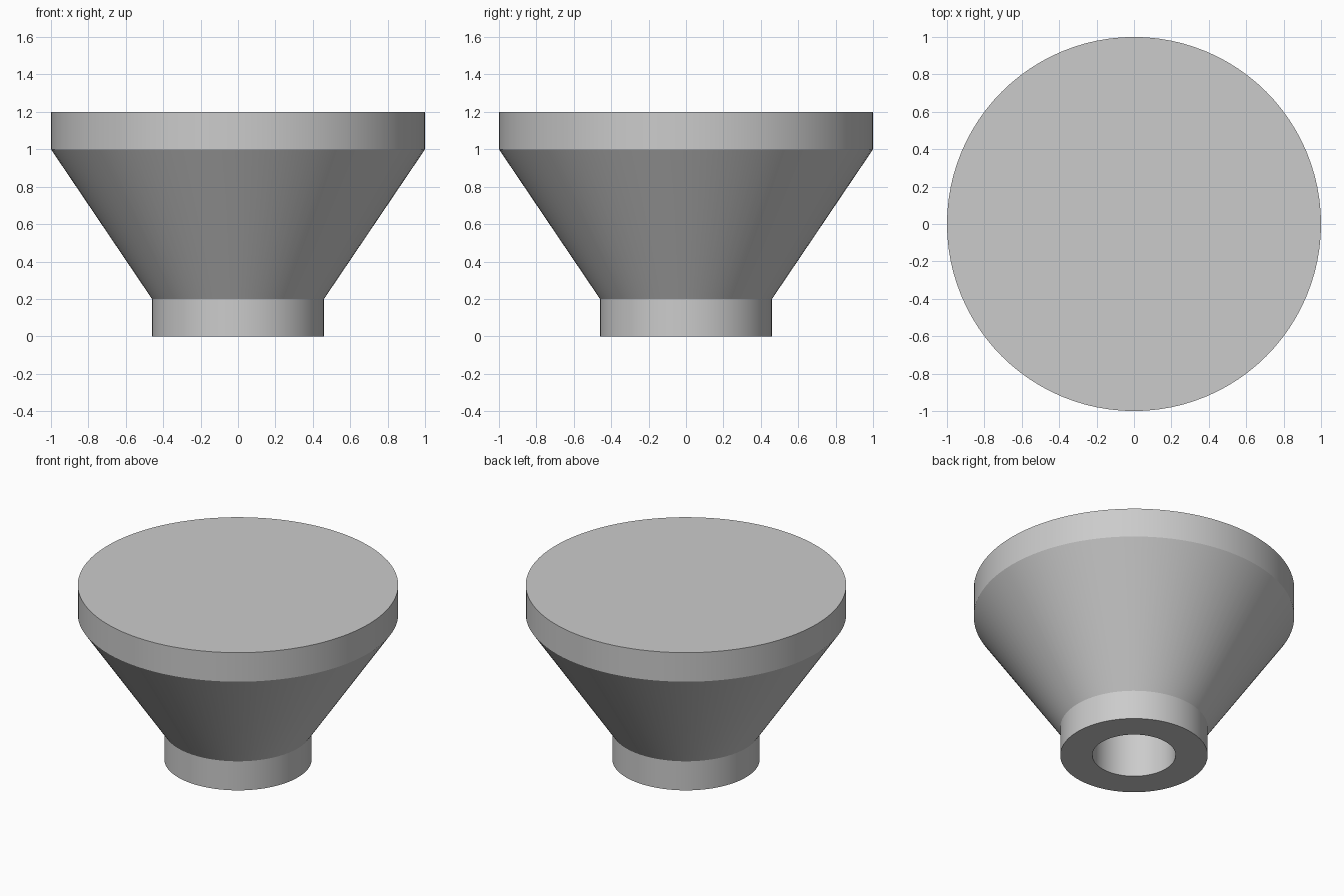
import bpy
import bmesh
import math
from mathutils import Matrix, Vector

if "Cube" in bpy.data.objects:
    bpy.data.objects.remove(bpy.data.objects["Cube"], do_unlink=True)

# Single plain grey
GREY = (0.6, 0.6, 0.6, 1.0)
grey = bpy.data.materials.new("plain grey")
grey.use_nodes = True
grey.diffuse_color = GREY
grey.node_tree.nodes["Principled BSDF"].inputs["Base Color"].default_value = GREY

SEGMENTS = 96
BORE_RADIUS, BORE_TOP = 0.26, 0.8

# Profile (radius, height): bore, collar, cone, rim
profile = [
    (BORE_RADIUS, BORE_TOP), (BORE_RADIUS, 0.0),
    (0.46, 0.0), (0.46, 0.2),
    (1.0, 1.0), (1.0, 1.2),
]


def lathe(name, points, material):
    """Turn a profile around z and cap both open ends."""
    bm = bmesh.new()
    rings = []
    for radius, height in points:
        ring = []
        for i in range(SEGMENTS):
            turn = Matrix.Rotation(math.tau * i / SEGMENTS, 3, 'Z')
            ring.append(bm.verts.new(turn @ Vector((radius, 0, height))))
        rings.append(ring)
    for low, high in zip(rings, rings[1:]):
        for i in range(SEGMENTS):
            j = (i + 1) % SEGMENTS
            bm.faces.new((low[i], low[j], high[j], high[i]))
    bm.faces.new(reversed(rings[0]))
    bm.faces.new(rings[-1])
    bmesh.ops.recalc_face_normals(bm, faces=bm.faces[:])

    mesh = bpy.data.meshes.new(name)
    bm.to_mesh(mesh)
    bm.free()
    mesh.materials.append(material)
    obj = bpy.data.objects.new(name, mesh)
    bpy.context.collection.objects.link(obj)
    return obj


# Flared knob with a blind bore underneath
knob = lathe("flared_knob", profile, grey)
bpy.ops.object.select_all(action='DESELECT')
knob.select_set(True)
bpy.context.view_layer.objects.active = knob
bpy.ops.object.shade_smooth_by_angle(angle=math.radians(25))
